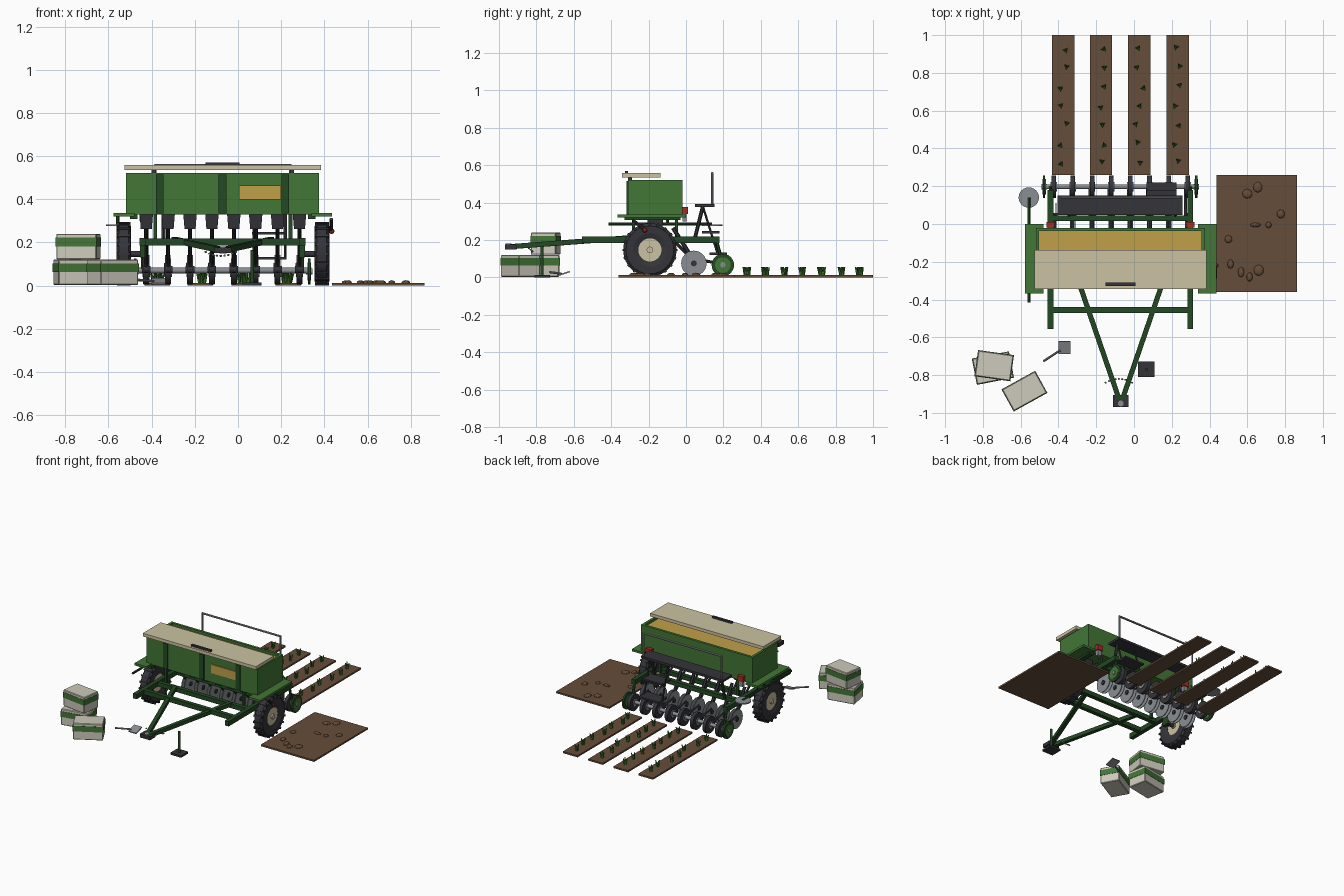
import bpy, bmesh, math, random
from mathutils import Vector, Matrix, Euler

if "Cube" in bpy.data.objects:
    bpy.data.objects.remove(bpy.data.objects["Cube"])
random.seed(4)

def mat(name, r, g, b):
    m = bpy.data.materials.new(name)
    m.diffuse_color = [((c / 255 + 0.055) / 1.055) ** 2.4 for c in (r, g, b)] + [1]
    m.use_nodes = True
    m.node_tree.nodes["Principled BSDF"].inputs["Base Color"].default_value = m.diffuse_color
    return m

GREEN = mat("machine green", 66, 118, 54)
DKGREEN = mat("dark green", 36, 72, 36)
BLACK = mat("rubber charcoal", 52, 52, 58)
CREAM = mat("cream", 203, 194, 162)
SEED = mat("seed gold", 192, 160, 72)
SOIL = mat("soil brown", 101, 77, 58)
STEEL = mat("steel grey", 138, 142, 147)
RED = mat("signal red", 168, 44, 34)
LEAF = mat("leaf green", 60, 118, 40)
SACK = mat("sack white", 205, 202, 188)

def finish(name, bm, m, smooth=False):
    bmesh.ops.recalc_face_normals(bm, faces=bm.faces)
    me = bpy.data.meshes.new(name)
    bm.to_mesh(me)
    bm.free()
    me.materials.append(m)
    ob = bpy.data.objects.new(name, me)
    bpy.context.collection.objects.link(ob)
    if smooth:
        for p in me.polygons:
            p.use_smooth = len(p.vertices) == 4
    return ob

def box(name, x, y, z, m, rot=(0, 0, 0), taper=1):
    """Box from (min,max) ranges, rotated about its centre; taper scales the bottom."""
    bm = bmesh.new()
    bmesh.ops.create_cube(bm, size=1)
    for v in bm.verts:
        k = taper if v.co.z < 0 else 1
        v.co = Vector((v.co.x * (x[1] - x[0]) * k, v.co.y * (y[1] - y[0]) * k, v.co.z * (z[1] - z[0])))
    c = Vector((sum(x) / 2, sum(y) / 2, sum(z) / 2))
    bmesh.ops.transform(bm, matrix=Matrix.Translation(c) @ Euler(rot).to_matrix().to_4x4(), verts=bm.verts)
    return finish(name, bm, m)

def rod(name, a, b, r, m, n=10, r2=None):
    """Round bar from a to b; n=4 gives a square beam."""
    a, b = Vector(a), Vector(b)
    bm = bmesh.new()
    bmesh.ops.create_cone(bm, cap_ends=True, segments=n, radius1=r, radius2=r if r2 is None else r2, depth=(b - a).length)
    q = (b - a).to_track_quat('Z', 'Y').to_matrix().to_4x4()
    spin = Matrix.Rotation(math.pi / 4 if n == 4 else 0, 4, 'Z')
    bmesh.ops.transform(bm, matrix=Matrix.Translation((a + b) / 2) @ q @ spin, verts=bm.verts)
    return finish(name, bm, m, n >= 10)

def disc(name, x, y, z, r, w, m, n=24):
    return rod(name, (x - w / 2, y, z), (x + w / 2, y, z), r, m, n)

def ball(name, p, s, m):
    bm = bmesh.new()
    bmesh.ops.create_icosphere(bm, subdivisions=2, radius=1)
    bmesh.ops.transform(bm, matrix=Matrix.Translation(p) @ Matrix.Diagonal((*s, 1)), verts=bm.verts)
    return finish(name, bm, m)

def lathe_x(name, prof, c, m, n=28):
    """Ring around the x axis from (x offset, radius) points, closed profile."""
    bm = bmesh.new()
    rings = []
    for i in range(n):
        a = 2 * math.pi * i / n
        rings.append([bm.verts.new((c[0] + px, c[1] + r * math.cos(a), c[2] + r * math.sin(a))) for px, r in prof])
    k = len(prof)
    for i in range(n):
        for j in range(k):
            bm.faces.new((rings[i][j], rings[i][(j + 1) % k], rings[(i + 1) % n][(j + 1) % k], rings[(i + 1) % n][j]))
    return finish(name, bm, m)

CX = -0.07  # machine centreline

# Hopper: open box with seed inside, lid slid forward
box("hopper_floor", (-0.52, 0.376), (-0.31, -0.02), (0.33, 0.345), GREEN)
box("hopper_front", (-0.52, 0.376), (-0.31, -0.292), (0.33, 0.522), GREEN)
box("hopper_back", (-0.52, 0.376), (-0.038, -0.02), (0.33, 0.522), GREEN)
for s, n in ((-1, "left"), (1, "right")):
    box("hopper_side_" + n, sorted((CX - 0.002 + s * 0.43, CX - 0.002 + s * 0.448)), (-0.292, -0.038), (0.33, 0.522), GREEN)
    box("lid_hinge_" + n, (CX + s * 0.32 - .01, CX + s * 0.32 + .01), (-0.31, -0.29), (0.52, 0.537), BLACK)
box("seed_fill", (-0.503, 0.359), (-0.293, -0.037), (0.345, 0.505), SEED)
box("hopper_lid", (-0.526, 0.384), (-0.343, -0.137), (0.535, 0.558), CREAM)
box("lid_handle", (-0.15, 0.008), (-0.327, -0.31), (0.558, 0.57), BLACK)
for i in range(3):
    x = -0.363 + 0.291 * i
    box("hopper_rib", (x - .018, x + .018), (-0.317, -0.309), (0.335, 0.515), DKGREEN)
box("front_plate", (0.005, 0.2), (-0.317, -0.309), (0.40, 0.463), SEED)

# Side parts: fenders, wheels, lamps, frame rails
for s, n in ((-1, "left"), (1, "right")):
    box("fender_" + n, sorted((CX + s * 0.41, CX + s * 0.506)), (-0.367, 0.0), (0.32, 0.336), GREEN)
    box("fender_bracket_" + n, sorted((CX + s * 0.395, CX + s * 0.43)), (-0.33, -0.03), (0.308, 0.33), DKGREEN)
    wx = CX + s * 0.459
    lathe_x("tire_" + n, [(-.025, .062), (-.034, .09), (-.034, .128), (-.022, .143),
                          (.022, .143), (.034, .128), (.034, .09), (.025, .062)], (wx, -0.193, 0.147), BLACK)
    for i in range(20):
        a = 2 * math.pi * i / 20
        box("tire_lug", (wx - .032, wx + .032), (-0.193 + .139 * math.cos(a) - .006, -0.193 + .139 * math.cos(a) + .006),
            (.147 + .139 * math.sin(a) - .008, .147 + .139 * math.sin(a) + .008), BLACK, (a - math.pi / 2, 0, 0))
    disc("wheel_hub_" + n, wx, -0.193, 0.147, 0.066, 0.046, CREAM)
    disc("hub_cap_" + n, wx, -0.193, 0.147, 0.018, 0.066, CREAM, 12)
    fx = CX - 0.002 + s * 0.37
    rod("stub_axle_" + n, (fx, -0.193, 0.147), (wx, -0.193, 0.147), 0.014, BLACK)
    box("axle_hanger_" + n, (fx - .012, fx + .012), (-0.22, -0.165), (0.13, 0.2), DKGREEN)
    box("frame_rail_" + n, (fx - .015, fx + .015), (-0.555, 0.18), (0.185, 0.22), DKGREEN)
    for y in (-0.28, -0.05):
        px = CX + s * 0.313
        rod("hopper_post_" + n, (px, y, 0.2), (px, y, 0.335), 0.012, DKGREEN, 4)
    box("tail_lamp_" + n, (fx - .022, fx + .022), (-0.018, 0.01), (0.338, 0.376), RED)
    box("lamp_bracket_" + n, (fx - .015, fx + .015), (-0.02, 0.004), (0.3, 0.338), STEEL)
    # A-frame tongue arm
    rod("tongue_arm_" + n, (CX + s * 0.225, -0.3, 0.212), (CX + s * 0.008, -0.93, 0.165), 0.019, DKGREEN, 4)
    # Catwalk supports and rail posts
    cx = CX + s * 0.313
    rod("catwalk_support_" + n, (cx * .9, 0.09, 0.38), (cx * .9, 0.045, 0.2), 0.01, BLACK, 6)
    rod("rail_post_" + n, (cx, 0.14, 0.38), (cx, 0.14, 0.56), 0.006, STEEL, 8)
    # End wheels on the press shaft
    ex = CX - .003 + s * 0.403
    disc("end_wheel_" + n, ex, 0.197, 0.066, 0.06, 0.012, DKGREEN)
    disc("end_wheel_face_" + n, ex, 0.197, 0.066, 0.042, 0.018, GREEN, 20)
    disc("end_wheel_hub_" + n, ex, 0.197, 0.066, 0.014, 0.03, STEEL, 12)
    rod("shaft_hanger_" + n, (fx, 0.165, 0.19), (fx, 0.197, 0.066), 0.009, DKGREEN, 6)

# Frame cross bars
for y in (-0.455, -0.3, -0.08, 0.03):
    box("cross_bar", (-0.445, 0.3), (y - .015, y + .015), (0.187, 0.218), DKGREEN)

# Hitch, pin, safety chain and jack
box("hitch_plate", (-0.112, -0.03), (-0.968, -0.905), (0.15, 0.176), BLACK)
rod("hitch_pin", (CX, -0.95, 0.148), (CX, -0.95, 0.182), 0.016, STEEL, 12)
for i in range(9):
    t = i / 4 - 1
    ball("chain_link", (CX - .01 + t * .07, -0.82 - .02 * t * t, 0.138 + .018 * t * t), (.006, .005, .005), STEEL)
box("jack_foot", (0.022, 0.109), (-0.81, -0.728), (0, 0.014), BLACK)
rod("jack_post", (0.066, -0.77, 0.01), (0.066, -0.77, 0.165), 0.009, DKGREEN)

# Catwalk, rail and steps
box("catwalk", (-0.405, 0.257), (0.047, 0.152), (0.376, 0.392), BLACK)
rod("rail_bar", (-0.387, 0.14, 0.557), (0.247, 0.14, 0.557), 0.007, STEEL, 8)
box("step_upper", (0.066, 0.225), (0.085, 0.18), (0.236, 0.248), BLACK)
box("step_lower", (0.066, 0.225), (0.125, 0.22), (0.12, 0.132), BLACK)
for x in (0.072, 0.219):
    rod("step_side", (x, 0.09, 0.38), (x, 0.17, 0.124), 0.006, BLACK, 6)

# Eight row units: meter, tube, disc opener, press wheel
for i in range(8):
    x = -0.425 + 0.1014 * i
    box("seed_meter", (x - .031, x + .031), (-0.21, -0.12), (0.262, 0.33), BLACK, taper=0.82)
    rod("seed_tube", (x, -0.14, 0.27), (x, 0.03, 0.1), 0.008, BLACK, 8)
    rod("row_arm", (x, -0.07, 0.265), (x, 0.045, 0.085), 0.011, BLACK, 6)
    for s in (-1, 1):
        rod("opener_disc", (x + s * .012 - .002, 0.042, 0.075), (x + s * .012 + .002, 0.042, 0.075), 0.068, STEEL, 24)
    disc("opener_hub", x, 0.042, 0.075, 0.016, 0.04, BLACK, 12)
    rod("press_arm", (x - .012, 0.045, 0.1), (x - .012, 0.197, 0.07), 0.008, BLACK, 6)
    disc("press_wheel", x, 0.197, 0.066, 0.06, 0.024, BLACK)
    disc("press_hub", x, 0.197, 0.066, 0.026, 0.034, STEEL, 14)
rod("press_shaft", (-0.485, 0.197, 0.07), (0.34, 0.197, 0.07), 0.013, STEEL)

# Folded row marker on the left
rod("marker_arm", (-0.557, -0.415, 0.285), (-0.557, 0.14, 0.285), 0.008, DKGREEN, 8)
rod("marker_disc", (-0.557, 0.14, 0.276), (-0.557, 0.14, 0.284), 0.054, STEEL, 24)
rod("marker_bracket", (-0.557, -0.1, 0.285), (-0.557, -0.1, 0.325), 0.008, DKGREEN, 8)

# Depth lever with red knob on the right
rod("depth_lever", (0.432, -0.285, 0.308), (0.432, -0.222, 0.255), 0.008, BLACK, 8)
ball("lever_knob", (0.434, -0.22, 0.252), (.013, .013, .013), RED)

# Seed sacks with green bands
for x, y, z, deg, w, d in ((-0.747, -0.763, 0.003, 11, 0.196, 0.138), (-0.74, -0.75, 0.122, -8, 0.188, 0.136),
                           (-0.58, -0.885, 0.003, 29, 0.2, 0.13)):
    r = (0, 0, math.radians(deg))
    sack = box("seed_sack", (x - w / 2, x + w / 2), (y - d / 2, y + d / 2), (z, z + .118), SACK, r)
    b = sack.modifiers.new("soft", 'BEVEL')
    b.width = 0.004
    box("sack_band", (x - w / 2 - .002, x + w / 2 + .002), (y - d / 2 - .002, y + d / 2 + .002), (z + .06, z + .1), GREEN, r)

# Scoop on the ground
box("scoop_blade", (-0.4, -0.337), (-0.69, -0.62), (0.016, 0.024), STEEL, (math.radians(18), 0, 0))
rod("scoop_handle", (-0.48, -0.727, 0.028), (-0.39, -0.668, 0.02), 0.006, STEEL, 8)

# Soil patch with clods
box("soil_patch", (0.436, 0.864), (-0.36, 0.26), (0, 0.012), SOIL)
for x, y, a, b in ((.60, .16, .027, .025), (.655, .195, .024, .028), (.777, .053, .021, .023), (.5, -.08, .02, .021),
                   (.643, -.005, .027, .012), (.712, -.005, .016, .017), (.511, -.212, .017, .024), (.567, -.255, .017, .027),
                   (.612, -.28, .016, .024), (.66, -.245, .027, .029)):
    ball("soil_clod", (x, y, 0.013), (a, b, 0.012), SOIL)

# Planted rows with seedlings
for cx in (-0.375, -0.175, 0.028, 0.232):
    box("planted_row", (cx - .059, cx + .059), (0.26, 1.0), (0, 0.012), SOIL)
    for k in range(7):
        x = cx + random.uniform(-.022, .022)
        y = 0.325 + 0.1 * k + random.uniform(-.01, .012)
        a0 = random.uniform(0, 3)
        for j in range(3):
            a = a0 + j * 2.09
            rod("seedling_leaf", (x, y, 0.01), (x + .015 * math.cos(a), y + .015 * math.sin(a), 0.055), 0.009, LEAF, 5, 0.003)
